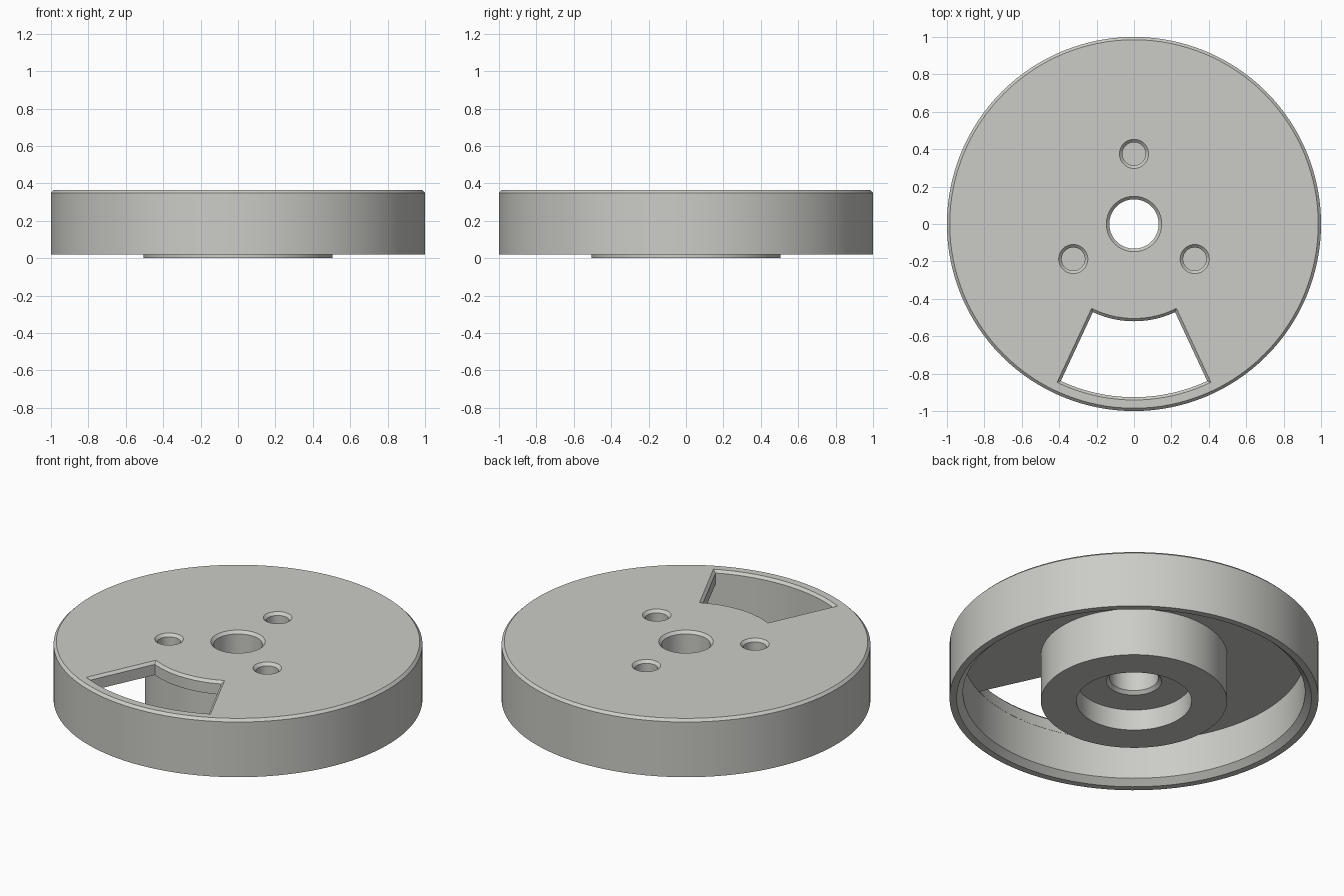
import bpy, bmesh, math
from mathutils import Matrix, Vector

if "Cube" in bpy.data.objects:
    bpy.data.objects.remove(bpy.data.objects["Cube"])

grey = bpy.data.materials.new("warm grey")
grey.diffuse_color = (0.60, 0.60, 0.57, 1)
grey.use_nodes = True
grey.node_tree.nodes["Principled BSDF"].inputs["Base Color"].default_value = grey.diffuse_color


def finish(bm, name):
    bmesh.ops.remove_doubles(bm, verts=bm.verts, dist=1e-5)
    bmesh.ops.recalc_face_normals(bm, faces=bm.faces)
    mesh = bpy.data.meshes.new(name)
    bm.to_mesh(mesh)
    bm.free()
    mesh.materials.append(grey)
    ob = bpy.data.objects.new(name, mesh)
    bpy.context.collection.objects.link(ob)
    return ob


def revolve(name, profile, steps):
    """Spin a closed (radius, z) outline around the z axis."""
    bm = bmesh.new()
    vs = [bm.verts.new((r, 0, z)) for r, z in profile]
    es = [bm.edges.new((vs[i], vs[(i + 1) % len(vs)])) for i in range(len(vs))]
    bmesh.ops.spin(bm, geom=vs + es, cent=(0, 0, 0), axis=(0, 0, 1),
                   angle=2 * math.pi, steps=steps, use_duplicate=False)
    bmesh.ops.dissolve_degenerate(bm, dist=1e-6, edges=bm.edges)
    return finish(bm, name)


TOP, PLATE = 0.365, 0.286

# Wheel body: chamfered rim, thin plate, hub with bottom recess and bore
wheel = revolve("wheel_body", [
    (0.148, TOP), (0.985, TOP), (1.0, TOP - 0.015), (1.0, 0.02),
    (0.962, 0.02), (0.927, 0.053), (0.927, PLATE), (0.505, PLATE),
    (0.505, 0.0), (0.312, 0.0), (0.312, 0.125), (0.150, 0.125),
    (0.132, 0.143), (0.132, TOP - 0.016)], 128)

cutters = []

# Three blind holes with chamfered mouths
for k in range(3):
    a = math.radians(90 + 120 * k)
    hole = revolve("hole_cutter", [
        (0, 0.12), (0.062, 0.12), (0.062, TOP - 0.016),
        (0.098, TOP + 0.02), (0, TOP + 0.02)], 48)
    hole.data.transform(Matrix.Translation(
        Vector((0.375 * math.cos(a), 0.375 * math.sin(a), 0))))
    cutters.append(hole)

# Sector window through the plate, chamfered at the top
bm = bmesh.new()
rings = []
N = 20
for z, d in ((0.27, 0), (TOP - 0.015, 0), (TOP + 0.015, 0.03)):
    ring = []
    for r, sign in ((0.926 + d, 1), (0.52 - d, -1)):
        half = math.radians(25) + d / r
        for i in range(N + 1):
            a = -math.pi / 2 + sign * half * (2 * i / N - 1)
            ring.append(bm.verts.new((r * math.cos(a), r * math.sin(a), z)))
    rings.append(ring)
for lo, hi in zip(rings, rings[1:]):
    for i in range(len(lo)):
        j = (i + 1) % len(lo)
        bm.faces.new((lo[i], lo[j], hi[j], hi[i]))
for ring in (rings[0], rings[-1]):   # caps as strips between the two arcs
    for i in range(N):
        bm.faces.new((ring[i], ring[i + 1], ring[-2 - i], ring[-1 - i]))
cutters.append(finish(bm, "window_cutter"))

# Cut the openings
bpy.context.view_layer.objects.active = wheel
wheel.select_set(True)
for c in cutters:
    c.hide_render = True
    m = wheel.modifiers.new("cut", 'BOOLEAN')
    m.operation, m.solver, m.object = 'DIFFERENCE', 'EXACT', c
    bpy.ops.object.modifier_apply(modifier=m.name)
for c in cutters:
    bpy.data.objects.remove(c)

bpy.ops.object.shade_smooth_by_angle(angle=math.radians(25))
